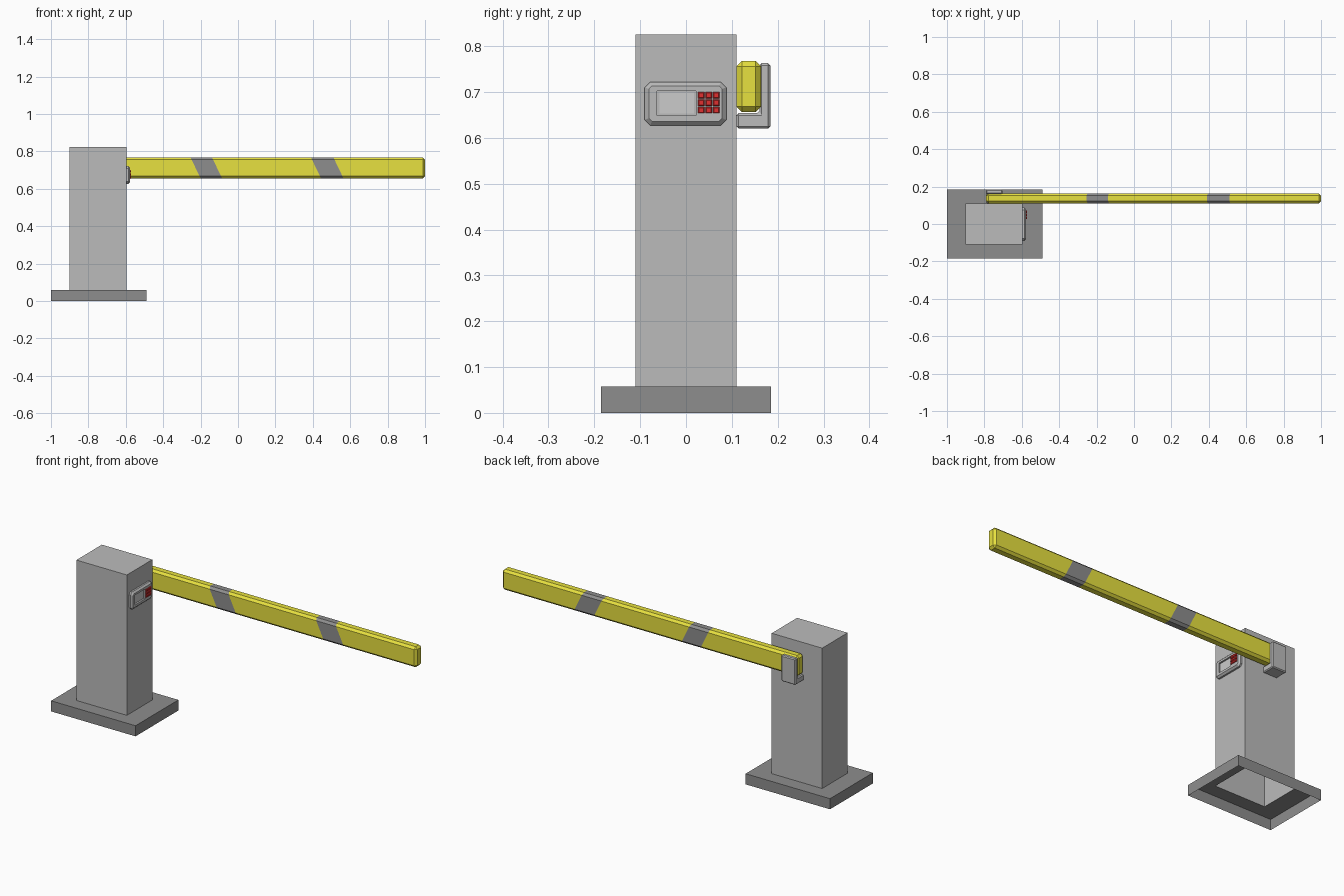
import bpy, bmesh
from mathutils import Vector

if "Cube" in bpy.data.objects:
    bpy.data.objects.remove(bpy.data.objects["Cube"])


def material(name, rgb):
    m = bpy.data.materials.new(name)
    m.diffuse_color = (*rgb, 1)
    m.use_nodes = True
    m.node_tree.nodes["Principled BSDF"].inputs["Base Color"].default_value = m.diffuse_color
    return m


GREY = material("grey", (0.5, 0.5, 0.5))
DARK = material("dark_grey", (0.27, 0.27, 0.27))
LIGHT = material("screen_grey", (0.6, 0.6, 0.6))
YELLOW = material("yellow", (0.8, 0.75, 0.05))
RED = material("red", (0.75, 0.03, 0.03))


def finish(name, bm, *mats):
    mesh = bpy.data.meshes.new(name)
    bm.to_mesh(mesh)
    bm.free()
    for m in mats:
        mesh.materials.append(m)
    ob = bpy.data.objects.new(name, mesh)
    bpy.context.collection.objects.link(ob)
    return ob


def add_box(bm, lo, hi):
    lo, hi = Vector(lo), Vector(hi)
    verts = bmesh.ops.create_cube(bm, size=1)["verts"]
    for v in verts:
        v.co = (lo + hi) / 2 + v.co * (hi - lo)
    return verts


def bevel(bm, edges, width):
    bmesh.ops.bevel(bm, geom=list(edges), offset=width, segments=1,
                    affect='EDGES', profile=0.5)


def delete_faces(bm, test):
    bmesh.ops.delete(bm, geom=[f for f in bm.faces if test(f)], context='FACES_ONLY')


X0, X1, Y1, Z0, Z1 = -0.9, -0.595, 0.11, 0.058, 0.825

# Base: shell open underneath, with an opening in its top below the post
bm = bmesh.new()
add_box(bm, (-1, -0.185, 0), (-0.49, 0.185, Z0))
for axis, values in (((1, 0, 0), (X0, X1)), ((0, 1, 0), (-Y1, Y1))):
    for value in values:
        bmesh.ops.bisect_plane(bm, geom=bm.verts[:] + bm.edges[:] + bm.faces[:],
                               plane_co=Vector(axis) * value, plane_no=axis)


def is_open(f):
    c = f.calc_center_median()
    return c.z < 1e-4 or (c.z > Z0 - 1e-4 and X0 < c.x < X1 and abs(c.y) < Y1)


delete_faces(bm, is_open)
finish("base", bm, DARK)

# Post: hollow, open at the bottom
bm = bmesh.new()
add_box(bm, (X0, -Y1, Z0), (X1, Y1, Z1))
delete_faces(bm, lambda f: f.normal.z < -0.5 or f.calc_center_median().z < Z0 + 1e-4)
finish("post", bm, GREY)

# Barrier arm: chamfered bar, cut by slanted planes into stripes
ARM_Z, SLANT = 0.712, 0.48
bm = bmesh.new()
add_box(bm, (-0.79, Y1, 0.656), (1, 0.164, 0.768))
bevel(bm, bm.edges, 0.012)
stripes = ((-0.227, -0.112), (0.417, 0.537))
for x in (x for pair in stripes for x in pair):
    bmesh.ops.bisect_plane(bm, geom=bm.verts[:] + bm.edges[:] + bm.faces[:],
                           plane_co=(x, 0, ARM_Z), plane_no=(1, 0, SLANT))
for f in bm.faces:
    c = f.calc_center_median()
    x = c.x + SLANT * (c.z - ARM_Z)
    f.material_index = int(any(a < x < b for a, b in stripes))
finish("barrier_arm", bm, YELLOW, DARK)

# Arm bracket: chamfered L profile
bm = bmesh.new()
profile = [(Y1, 0.62), (0.184, 0.62), (0.184, 0.763), (0.16, 0.763),
           (0.16, 0.654), (Y1, 0.654)]
face = bm.faces.new([bm.verts.new((-0.79, y, z)) for y, z in profile])
new = bmesh.ops.extrude_face_region(bm, geom=[face])["geom"]
bmesh.ops.translate(bm, vec=(0.086, 0, 0),
                    verts=[v for v in new if isinstance(v, bmesh.types.BMVert)])
bmesh.ops.recalc_face_normals(bm, faces=bm.faces)
bevel(bm, bm.edges, 0.005)
finish("arm_bracket", bm, GREY)

# Keypad housing: clipped corners and chamfered front
bm = bmesh.new()
add_box(bm, (X1, -0.09, 0.627), (-0.577, 0.088, 0.722))
bevel(bm, [e for e in bm.edges
           if abs(e.verts[0].co.x - e.verts[1].co.x) > 0.001], 0.012)
bevel(bm, [e for e in bm.edges
           if all(v.co.x > -0.578 for v in e.verts)], 0.009)
housing = finish("keypad_housing", bm, GREY)

# Recess for the screen
bm = bmesh.new()
add_box(bm, (-0.586, -0.063, 0.649), (-0.56, 0.022, 0.702))
cutter = finish("screen_cutter", bm)
cutter.hide_render = True
cutter.hide_viewport = True
cut = housing.modifiers.new("screen_recess", 'BOOLEAN')
cut.operation, cut.object, cut.solver = 'DIFFERENCE', cutter, 'EXACT'

# Screen
bm = bmesh.new()
add_box(bm, (-0.588, -0.058, 0.653), (-0.583, 0.017, 0.699))
finish("screen", bm, LIGHT)

# Keys: three by three
bm = bmesh.new()
for i in range(3):
    for j in range(3):
        y, z = 0.0335 + 0.0162 * i, 0.6605 + 0.0162 * j
        add_box(bm, (-0.58, y - 0.0068, z - 0.0068), (-0.572, y + 0.0068, z + 0.0068))
bevel(bm, [e for e in bm.edges
           if all(v.co.x > -0.573 for v in e.verts)], 0.002)
finish("keys", bm, RED)
